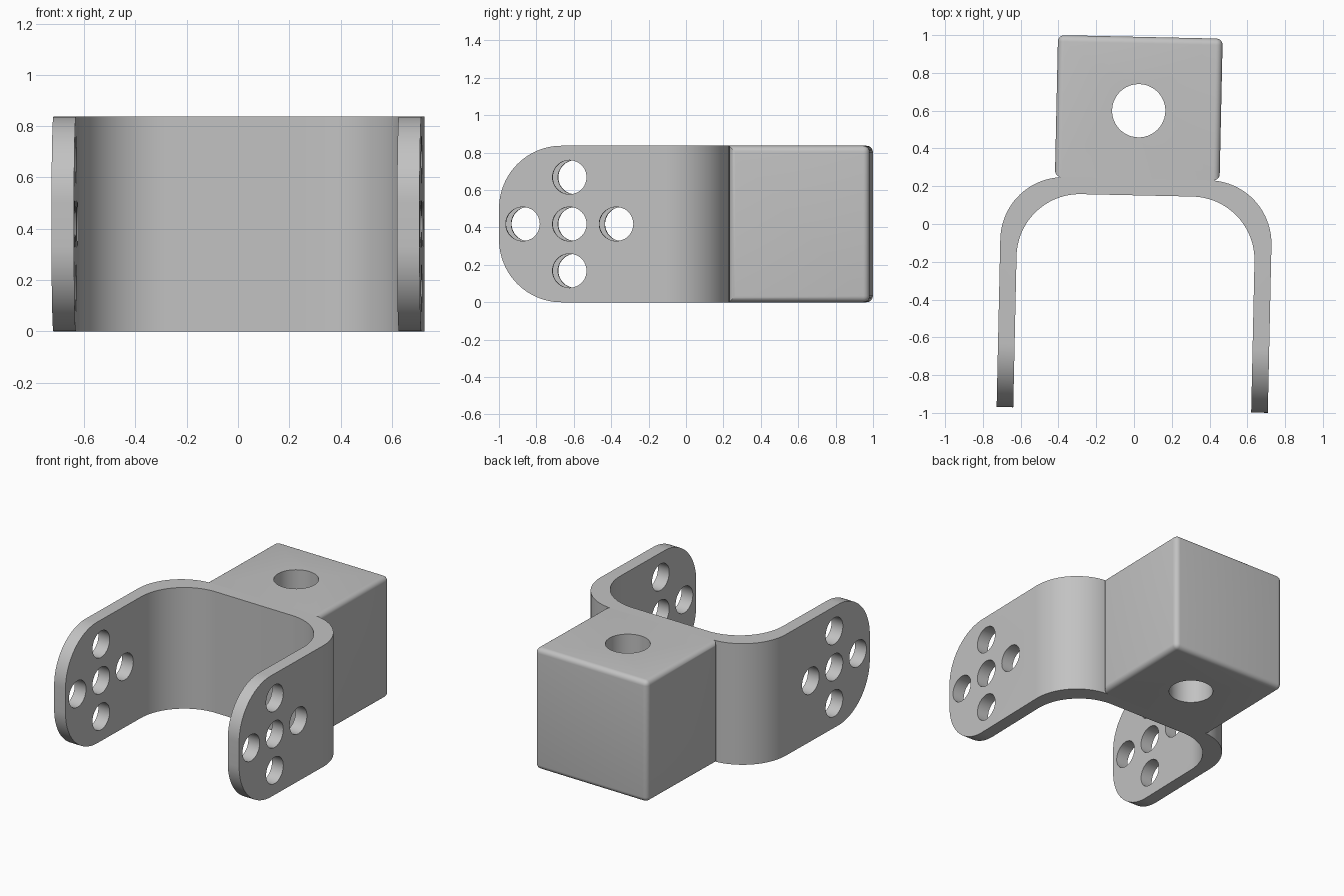
import bpy, bmesh, math
from mathutils import Matrix, Vector

if "Cube" in bpy.data.objects:
    bpy.data.objects.remove(bpy.data.objects["Cube"], do_unlink=True)

HEIGHT = 0.837
MID = HEIGHT / 2
RADIUS = 0.335      # bend and arm tip rounding
ARM_END = -0.984
BACK = 0.24         # where the block meets the yoke
PLACEMENT = Matrix.Rotation(math.radians(-1.25), 4, 'Z') @ Matrix.Translation((0.012, 0, 0))

grey = bpy.data.materials.new("plain grey")
grey.use_nodes = True
grey.diffuse_color = (0.54, 0.54, 0.54, 1)
grey.node_tree.nodes["Principled BSDF"].inputs["Base Color"].default_value = grey.diffuse_color


def make_object(name, bm):
    bmesh.ops.recalc_face_normals(bm, faces=bm.faces)
    mesh = bpy.data.meshes.new(name)
    bm.to_mesh(mesh)
    bm.free()
    obj = bpy.data.objects.new(name, mesh)
    bpy.context.collection.objects.link(obj)
    mesh.materials.append(grey)
    return obj


def activate(obj):
    bpy.ops.object.select_all(action='DESELECT')
    obj.select_set(True)
    bpy.context.view_layer.objects.active = obj


def drill(obj, centre, radius, depth, axis):
    """Cut a round hole through obj along the given axis."""
    bm = bmesh.new()
    turn = Vector((0, 0, 1)).rotation_difference(Vector(axis)).to_matrix().to_4x4()
    bmesh.ops.create_cone(bm, cap_ends=True, segments=48, radius1=radius, radius2=radius,
                          depth=depth, matrix=Matrix.Translation(centre) @ turn)
    cutter = make_object("hole_cutter", bm)
    cutter.hide_render = True
    mod = obj.modifiers.new("hole", 'BOOLEAN')
    mod.operation = 'DIFFERENCE'
    mod.solver = 'EXACT'
    mod.object = cutter
    activate(obj)
    bpy.ops.object.modifier_apply(modifier=mod.name)
    bpy.data.objects.remove(cutter, do_unlink=True)


def finish(obj):
    obj.data.transform(PLACEMENT)
    activate(obj)
    bpy.ops.object.shade_smooth_by_angle(angle=math.radians(30))


def u_path(half_width, top, steps=24):
    """Right arm tip, round the two bends, to the left arm tip."""
    half = [(half_width, ARM_END)]
    for i in range(steps + 1):
        a = math.pi / 2 * i / steps
        half.append((half_width - RADIUS + RADIUS * math.cos(a),
                     top - RADIUS + RADIUS * math.sin(a)))
    return half + [(-x, y) for x, y in reversed(half)]


# Yoke: U-shaped plate with rounded arm tips
bm = bmesh.new()
outline = u_path(0.718, BACK) + u_path(0.63, 0.152)[::-1]
base = bm.faces.new([bm.verts.new((x, y, 0)) for x, y in outline])
top = bmesh.ops.extrude_face_region(bm, geom=[base])["geom"]
bmesh.ops.translate(bm, vec=(0, 0, HEIGHT),
                    verts=[v for v in top if isinstance(v, bmesh.types.BMVert)])
bmesh.ops.recalc_face_normals(bm, faces=bm.faces)
tips = [e for e in bm.edges
        if all(v.co.y < ARM_END + 0.001 for v in e.verts)
        and abs(e.verts[0].co.z - e.verts[1].co.z) < 0.001]
bmesh.ops.bevel(bm, geom=tips, offset=RADIUS, segments=24, profile=0.5, affect='EDGES')
yoke = make_object("yoke", bm)

# Cross pattern of five holes through both arms
for dy, dz in ((0, 0), (1, 0), (-1, 0), (0, 1), (0, -1)):
    drill(yoke, (0, -0.607 + 0.25 * dy, MID + 0.25 * dz), 0.091, 2, (1, 0, 0))
finish(yoke)

# Mounting block: rounded everywhere but flush with the yoke at its front
bm = bmesh.new()
size = Vector((0.872, 0.751, HEIGHT))
bmesh.ops.create_cube(bm, size=1, matrix=Matrix.Translation((0, BACK + size.y / 2, MID))
                      @ Matrix.Diagonal(size).to_4x4())
rounded = [e for e in bm.edges
           if not (all(v.co.y < BACK + 0.001 for v in e.verts)
                   and abs(e.verts[0].co.x - e.verts[1].co.x) > 0.1)]
bmesh.ops.bevel(bm, geom=rounded, offset=0.034, segments=6, profile=0.5, affect='EDGES')
block = make_object("mounting_block", bm)
drill(block, (0, 0.6, MID), 0.141, 2, (0, 0, 1))

# Open the hidden face where the block joins the yoke
bm = bmesh.new()
bm.from_mesh(block.data)
hidden = [f for f in bm.faces if f.normal.y < -0.99 and f.calc_center_median().y < BACK + 0.001]
bmesh.ops.delete(bm, geom=hidden, context='FACES')
bm.to_mesh(block.data)
bm.free()
finish(block)
